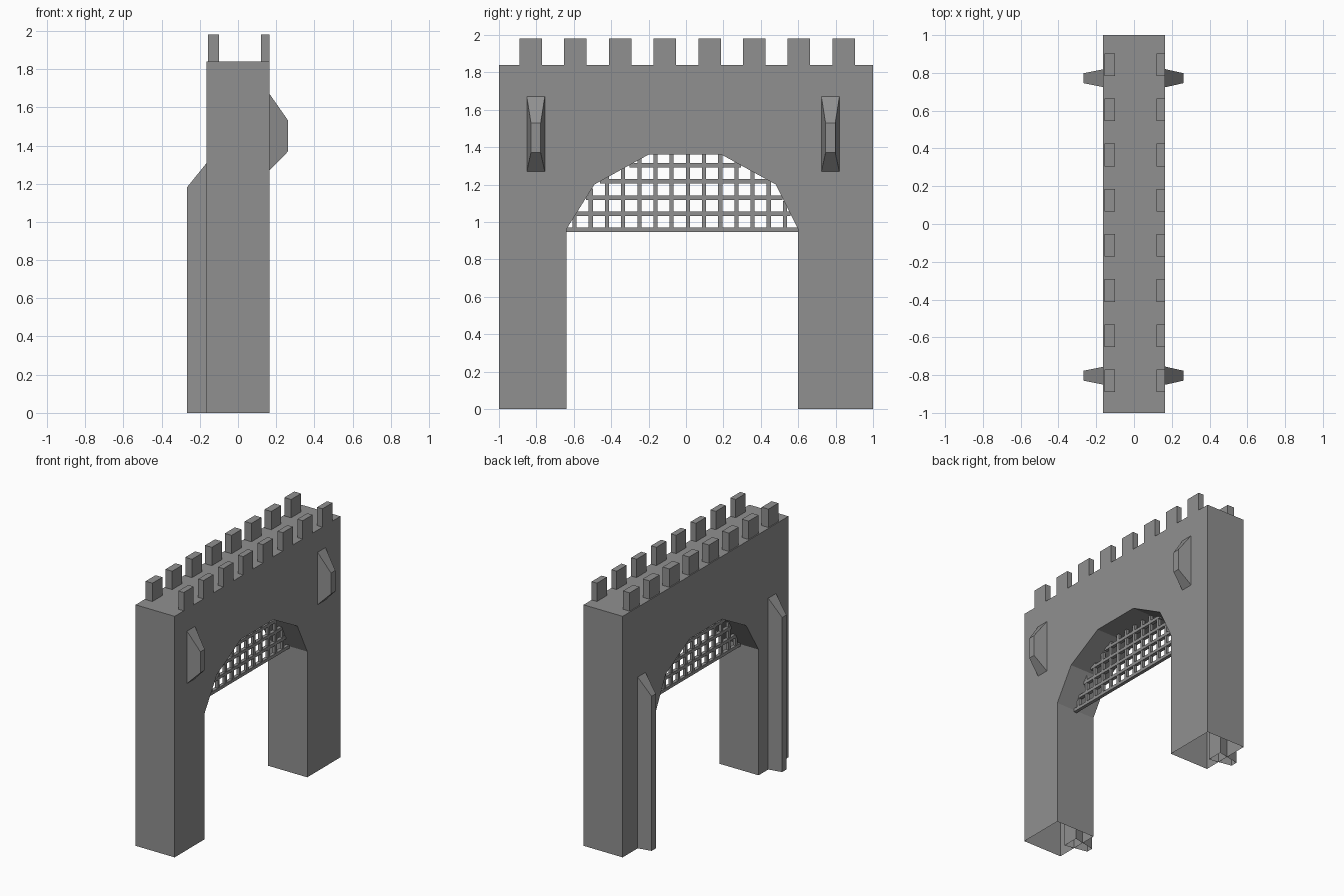
import bpy
import bmesh

cube = bpy.data.objects.get("Cube")
if cube:
    bpy.data.objects.remove(cube, do_unlink=True)

# One stone colour
stone = bpy.data.materials.new("stone_grey")
stone.use_nodes = True
GREY = (0.28, 0.28, 0.28, 1)
stone.diffuse_color = GREY
stone.node_tree.nodes["Principled BSDF"].inputs["Base Color"].default_value = GREY

HALF = 0.165      # half the wall thickness
TOP = 1.84        # wall walk height
ARCH = [(-0.64, 0), (-0.64, 0.96), (-0.49, 1.2), (-0.2, 1.36),
        (0.19, 1.36), (0.48, 1.2), (0.6, 0.96), (0.6, 0)]


def finish(bm, name):
    bmesh.ops.recalc_face_normals(bm, faces=bm.faces)
    mesh = bpy.data.meshes.new(name)
    bm.to_mesh(mesh)
    bm.free()
    mesh.materials.append(stone)
    obj = bpy.data.objects.new(name, mesh)
    bpy.context.collection.objects.link(obj)
    return obj


def loft(bm, a, b, cap_a=True):
    """Join two matching rings of points with side faces and end caps."""
    ra = [bm.verts.new(p) for p in a]
    rb = [bm.verts.new(p) for p in b]
    n = len(ra)
    for i in range(n):
        j = (i + 1) % n
        bm.faces.new((ra[i], ra[j], rb[j], rb[i]))
    if cap_a:
        bm.faces.new(ra)
    bm.faces.new(rb)


def rect(x, y0, y1, z0, z1):
    return [(x, y0, z0), (x, y1, z0), (x, y1, z1), (x, y0, z1)]


def box(bm, x0, x1, y0, y1, z0, z1):
    loft(bm, rect(x0, y0, y1, z0, z1), rect(x1, y0, y1, z0, z1))


def open_base(bm):
    """Remove the faces that lie on the ground."""
    ground = [f for f in bm.faces if all(v.co.z < 0.001 for v in f.verts)]
    bmesh.ops.delete(bm, geom=ground, context='FACES')


# Gate wall: arch outline pushed through the thickness, hollow underneath
outline = ARCH + [(1, 0), (1, TOP), (-1, TOP), (-1, 0)]
bm = bmesh.new()
loft(bm, [(-HALF, y, z) for y, z in outline], [(HALF, y, z) for y, z in outline])
open_base(bm)
finish(bm, "gate_wall")

# Battlements: two rows of eight merlons
for name, x0, x1 in (("left_battlements", 0.12, HALF), ("right_battlements", -0.157, -0.1)):
    bm = bmesh.new()
    for i in range(8):
        y = -0.83 + 0.239 * i
        box(bm, x0, x1, y - 0.06, y + 0.06, TOP, 1.98)
    finish(bm, name)

# Tapered brackets on one face, tall buttresses on the other
for side, y in (("front", -0.803), ("back", 0.772)):
    bm = bmesh.new()
    loft(bm, rect(HALF, y - 0.048, y + 0.048, 1.27, 1.67),
         rect(0.263, y - 0.026, y + 0.026, 1.37, 1.53), cap_a=False)
    finish(bm, side + "_bracket")

    bm = bmesh.new()
    loft(bm, rect(-0.09, y - 0.062, y + 0.062, 0, 1.4),
         rect(-0.268, y - 0.026, y + 0.026, 0, 1.18))
    open_base(bm)
    finish(bm, side + "_buttress")


def arch_height(y):
    for (y0, z0), (y1, z1) in zip(ARCH[1:-1], ARCH[2:-1]):
        if y0 <= y <= y1:
            return z0 + (z1 - z0) * (y - y0) / (y1 - y0)
    return ARCH[1][1]


def arch_side(z, points):
    for (y0, z0), (y1, z1) in zip(points, points[1:]):
        if z0 <= z <= z1:
            return y0 + (y1 - y0) * (z - z0) / (z1 - z0)
    return points[0][0]


# Raised portcullis: bars trimmed to the arch
bm = bmesh.new()
for k in range(-7, 7):
    y = 0.01 + 0.0865 * k
    box(bm, -0.01, 0.012, y - 0.011, y + 0.011, 0.945, arch_height(y) + 0.01)
for i in range(5):
    z = 0.957 + 0.0865 * i
    low = arch_side(z, ARCH[1:4])
    high = arch_side(z, ARCH[6:3:-1])
    box(bm, -0.012, 0.014, low, high, z - 0.012, z + 0.012)
finish(bm, "portcullis")
